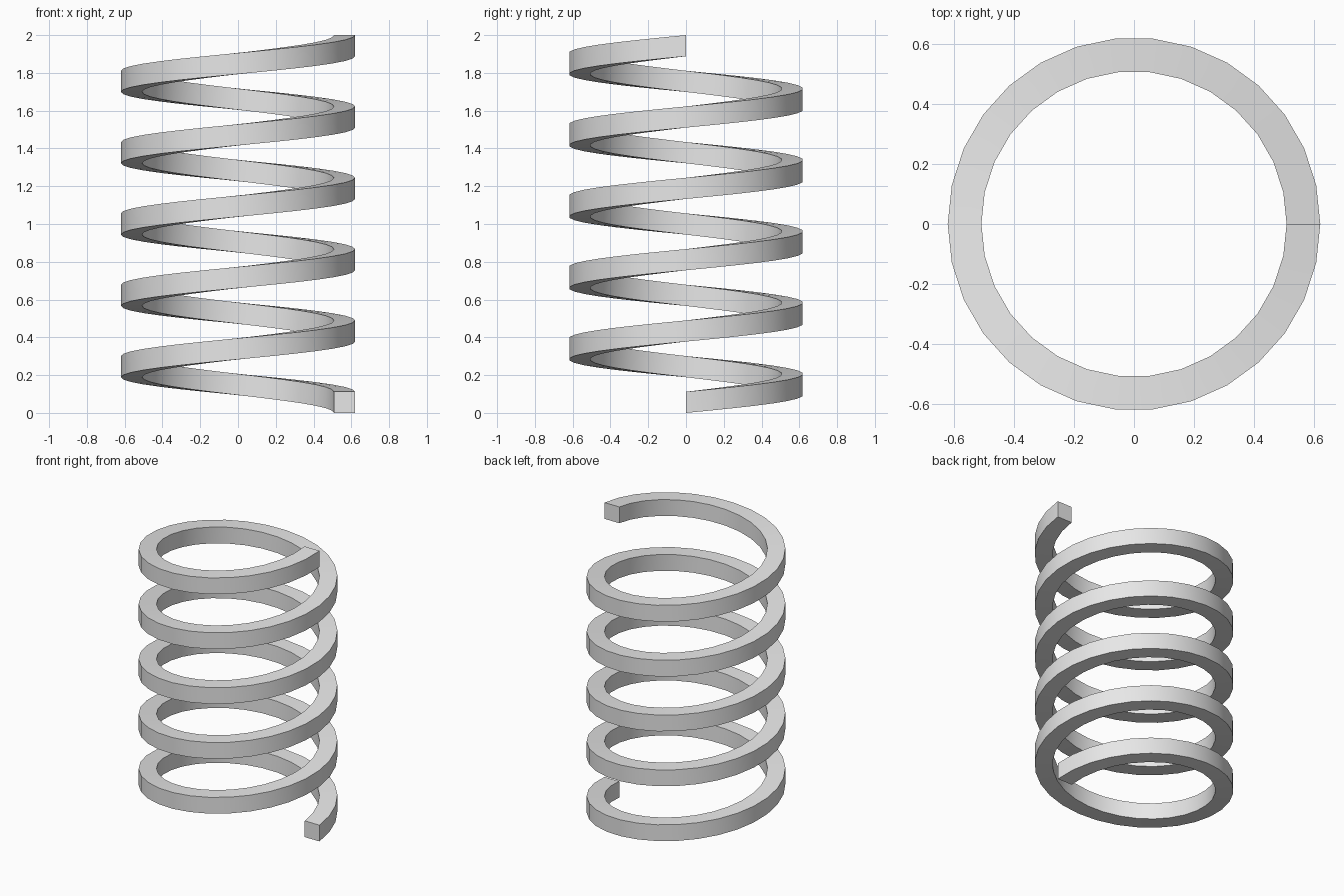
import bpy
import bmesh
from math import cos, sin, pi, radians

cube = bpy.data.objects.get("Cube")
if cube:
    bpy.data.objects.remove(cube, do_unlink=True)

TURNS, STEPS = 5, 30
INNER, OUTER = 0.508, 0.62
HEIGHT = 0.112
RISE = (2 - HEIGHT) / (TURNS * STEPS)

# plain grey metal
metal = bpy.data.materials.new("grey_metal")
metal.use_nodes = True
grey = (0.8, 0.8, 0.8, 1)
metal.diffuse_color = grey
metal.node_tree.nodes["Principled BSDF"].inputs["Base Color"].default_value = grey

# square section swept up a counter-clockwise helix
section = [(INNER, 0), (OUTER, 0), (OUTER, HEIGHT), (INNER, HEIGHT)]
bm = bmesh.new()
rings = []
for i in range(TURNS * STEPS + 1):
    a = 2 * pi * i / STEPS
    rings.append([bm.verts.new((r * cos(a), r * sin(a), z + i * RISE)) for r, z in section])
for low, high in zip(rings, rings[1:]):
    for k in range(4):
        n = (k + 1) % 4
        bm.faces.new((low[k], low[n], high[n], high[k]))

# flat end caps
bm.faces.new(rings[0])
bm.faces.new(rings[-1])
bmesh.ops.recalc_face_normals(bm, faces=bm.faces)

mesh = bpy.data.meshes.new("coil_spring")
bm.to_mesh(mesh)
bm.free()
mesh.materials.append(metal)
spring = bpy.data.objects.new("coil_spring", mesh)
bpy.context.collection.objects.link(spring)

# smooth round the coil, crisp at the section corners
bpy.ops.object.select_all(action="DESELECT")
spring.select_set(True)
bpy.context.view_layer.objects.active = spring
bpy.ops.object.shade_smooth_by_angle(angle=radians(30))
